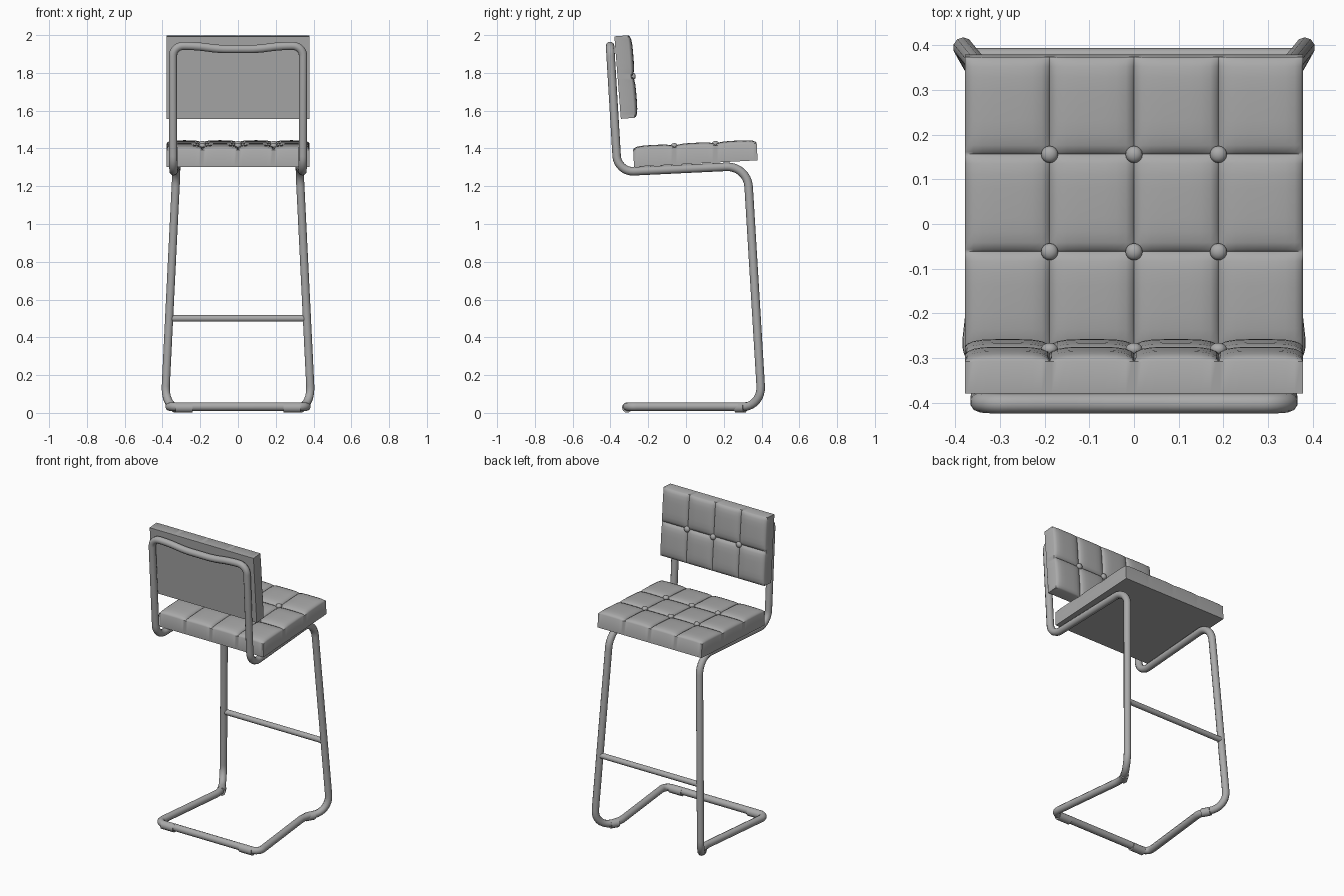
import bpy, bmesh, math
from mathutils import Vector, Matrix

cube = bpy.data.objects.get("Cube")
if cube:
    bpy.data.objects.remove(cube)

grey = bpy.data.materials.new("neutral_grey")
grey.use_nodes = True
colour = (0.4, 0.4, 0.4, 1)
grey.diffuse_color = colour
grey.node_tree.nodes["Principled BSDF"].inputs["Base Color"].default_value = colour


def finish(obj, angle):
    bpy.ops.object.select_all(action="DESELECT")
    bpy.context.view_layer.objects.active = obj
    obj.select_set(True)
    if obj.type == "CURVE":
        bpy.ops.object.convert(target="MESH")
        obj = bpy.context.object
    bpy.ops.object.shade_smooth_by_angle(angle=math.radians(angle))


def tube(name, points, radius, cyclic=False):
    curve = bpy.data.curves.new(name, "CURVE")
    curve.dimensions = "3D"
    curve.bevel_depth = radius
    curve.bevel_resolution = 3
    curve.use_fill_caps = True
    spline = curve.splines.new("POLY")
    spline.points.add(len(points) - 1)
    for p, co in zip(spline.points, points):
        p.co = (*co, 1)
    spline.use_cyclic_u = cyclic
    curve.materials.append(grey)
    obj = bpy.data.objects.new(name, curve)
    bpy.context.collection.objects.link(obj)
    finish(obj, 50)


def rounded(corners, steps=8):
    """Closed path with every corner rounded off over its own length."""
    path = []
    for i, (p, d) in enumerate(corners):
        if d == 0:
            path.append(p)
            continue
        a = p + (corners[i - 1][0] - p).normalized() * d
        b = p + (corners[(i + 1) % len(corners)][0] - p).normalized() * d
        ha, hb = a.lerp(p, 0.55), b.lerp(p, 0.55)
        for k in range(steps + 1):
            t = k / steps
            s = 1 - t
            path.append(a * s**3 + ha * 3 * s * s * t + hb * 3 * s * t * t + b * t**3)
    return path


# Continuous bent tube: back loop, seat rails, legs and floor rails
half = [(Vector(c[:3]), c[3]) for c in (
    (0.10, -0.402, 1.926, 0.04),
    (0.23, -0.402, 1.943, 0.05),
    (0.345, -0.402, 1.943, 0.055),
    (0.343, -0.362, 1.275, 0.085),
    (0.325, 0.325, 1.308, 0.11),
    (0.388, 0.402, 0.033, 0.11),
    (0.305, 0.26, 0.033, 0.05),
    (0.368, -0.312, 0.033, 0.05))]
flip = Vector((-1, 1, 1))
tube("tube_frame", rounded(half + [(p * flip, d) for p, d in reversed(half)]), 0.0225, True)

# Footrest bar
tube("footrest", [(-0.362, 0.376, 0.5), (0.362, 0.376, 0.5)], 0.018)

# Floor glides, short sleeves on the base tube
for side, label in ((1, "left"), (-1, "right")):
    tube("back_glide_" + label, [(side * 0.24, -0.312, 0.028), (side * 0.33, -0.312, 0.028)], 0.027)
    tube("front_glide_" + label, [(side * 0.335, 0.312, 0.029), (side * 0.308, 0.265, 0.028)], 0.027)


def cushion(name, width, depth, thick, puff, cols, rows, matrix):
    """Tufted block: flat underside, pillowed cells and buttons at the seam crossings."""
    n = 10
    def ticks(cells):
        out = [(0.0, 0.0)]
        for c in range(cells):
            for k in range(1, n + 1):
                u = -math.cos(math.pi * k / n)
                out.append(((c + (u + 1) / 2) / cells, max(0, 1 - u**4)))
        return out
    bm = bmesh.new()
    grid = [[bm.verts.new(((s - 0.5) * width, (t - 0.5) * depth,
                           thick + puff * math.sqrt(hs * ht)))
             for s, hs in ticks(cols)] for t, ht in ticks(rows)]
    for j in range(len(grid) - 1):
        for i in range(len(grid[0]) - 1):
            bm.faces.new((grid[j][i], grid[j][i + 1], grid[j + 1][i + 1], grid[j + 1][i]))
    # Side walls and underside
    rim = [e for e in bm.edges if e.is_boundary]
    new = bmesh.ops.extrude_edge_only(bm, edges=rim)["geom"]
    for v in new:
        if isinstance(v, bmesh.types.BMVert):
            v.co.z = 0
    bmesh.ops.contextual_create(bm, geom=[e for e in new if isinstance(e, bmesh.types.BMEdge)
                                          and e.is_boundary])
    bmesh.ops.recalc_face_normals(bm, faces=bm.faces)
    # Buttons
    for c in range(1, cols):
        for r in range(1, rows):
            place = Matrix.Translation(((c / cols - 0.5) * width, (r / rows - 0.5) * depth,
                                        thick + puff * 0.5))
            bmesh.ops.create_uvsphere(bm, u_segments=16, v_segments=8, radius=0.019,
                                      matrix=place @ Matrix.Diagonal((1, 1, 0.75, 1)))
    mesh = bpy.data.meshes.new(name)
    bm.to_mesh(mesh)
    bm.free()
    mesh.materials.append(grey)
    obj = bpy.data.objects.new(name, mesh)
    obj.matrix_world = matrix
    bpy.context.collection.objects.link(obj)
    finish(obj, 40)


def placed(y, z, degrees):
    return Matrix.Translation((0, y, z)) @ Matrix.Rotation(math.radians(degrees), 4, "X")


cushion("seat", 0.756, 0.655, 0.09, 0.02, 4, 3, placed(0.052, 1.32, 3))
cushion("backrest", 0.756, 0.438, 0.072, 0.02, 4, 2, placed(-0.362, 1.775, -85.5))
